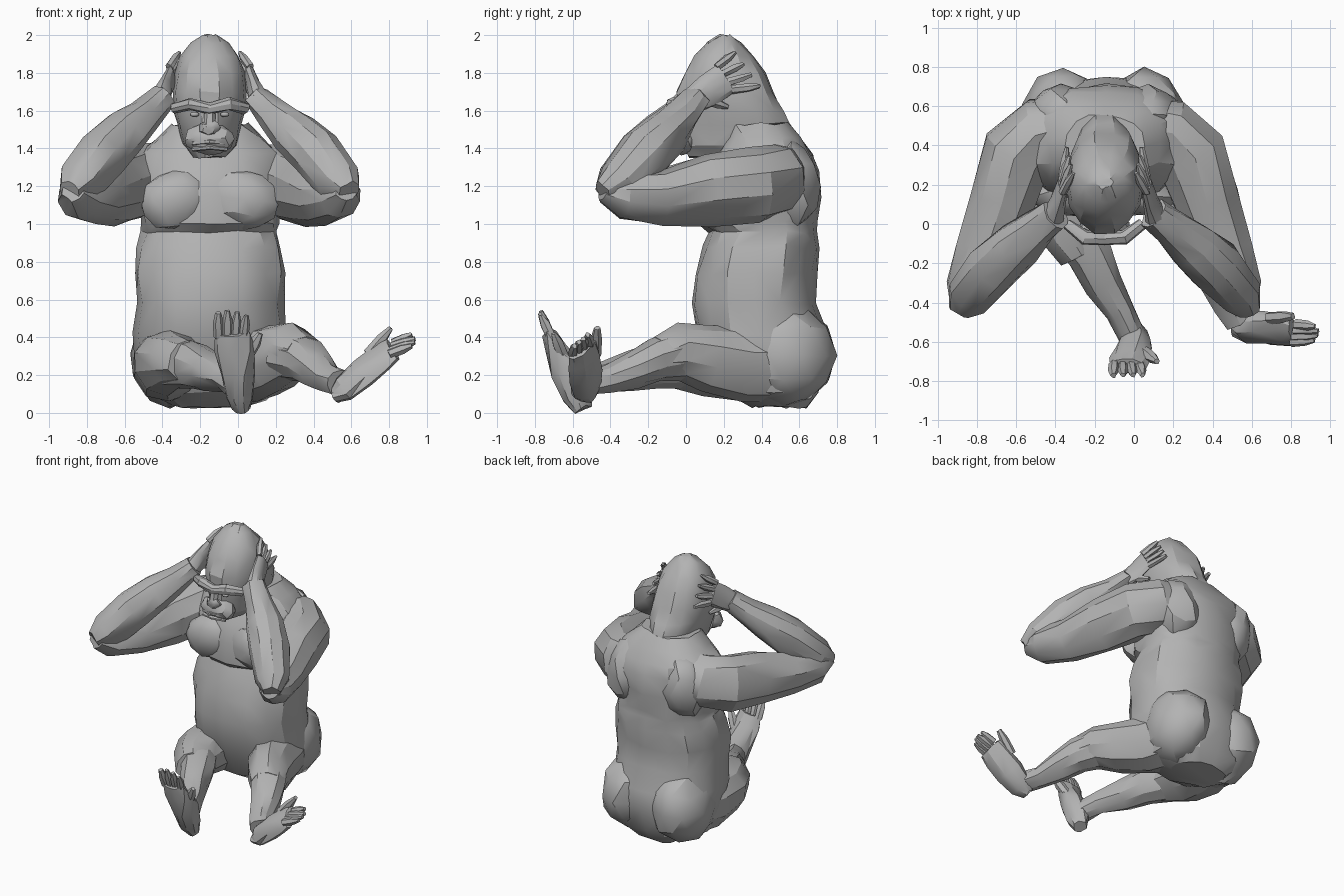
import bpy, bmesh, math, random
from mathutils import Vector

random.seed(4)
CX = -0.15                       # body's mirror line
fur = bpy.data.materials.new("stone grey")
fur.diffuse_color = (0.45, 0.45, 0.45, 1)


def finish(name, bm, jitter=0.0, angle=28):
    for v in bm.verts:
        v.co += Vector([random.uniform(-jitter, jitter) for _ in range(3)])
    bmesh.ops.recalc_face_normals(bm, faces=bm.faces)
    me = bpy.data.meshes.new(name)
    bm.to_mesh(me)
    bm.free()
    me.materials.append(fur)
    ob = bpy.data.objects.new(name, me)
    bpy.context.collection.objects.link(ob)
    bpy.ops.object.select_all(action='DESELECT')
    ob.select_set(True)
    bpy.context.view_layer.objects.active = ob
    bpy.ops.object.shade_smooth_by_angle(angle=math.radians(angle))
    return ob


def skin(name, rings, jitter):
    bm = bmesh.new()
    rows = [[bm.verts.new(p) for p in r] for r in rings]
    n = len(rows[0])
    for a, b in zip(rows, rows[1:]):
        for i in range(n):
            j = (i + 1) % n
            quad = (a[i], a[j], b[j], b[i])
            if random.random() < 0.5:
                bm.faces.new(quad[:3])
                bm.faces.new((quad[0], quad[2], quad[3]))
            else:
                bm.faces.new((quad[0], quad[1], quad[3]))
                bm.faces.new(quad[1:])
    bm.faces.new(rows[0])
    bm.faces.new(rows[-1])
    return finish(name, bm, jitter)


def stack(name, rows, n=16, power=0.85, jitter=0.01):
    """Level rings: height, half width, front y, back y."""
    rings = []
    for z, w, f, b in rows:
        ring = []
        for i in range(n):
            t = 2 * math.pi * i / n
            c, s = math.cos(t), math.sin(t)
            c = math.copysign(abs(c) ** power, c)
            s = math.copysign(abs(s) ** power, s)
            ring.append((CX + w * c, (f + b) / 2 + (b - f) / 2 * s, z))
        rings.append(ring)
    return skin(name, rings, jitter)


def limb(name, path, wide=(0, 0, 1), n=10, jitter=0.008):
    """Tube along points (x, y, z, radius along wide, radius across)."""
    pts = [Vector(p[:3]) for p in path]
    rings = []
    for k, p in enumerate(path):
        t = (pts[min(k + 1, len(pts) - 1)] - pts[max(k - 1, 0)]).normalized()
        u = Vector(wide)
        u = (u - t * u.dot(t)).normalized()
        v = t.cross(u)
        rings.append([pts[k] + u * p[3] * math.cos(a) + v * p[4] * math.sin(a)
                      for a in (2 * math.pi * i / n for i in range(n))])
    return skin(name, rings, jitter)


def blob(name, c, r, jitter=0.006, tilt=0):
    bm = bmesh.new()
    bmesh.ops.create_icosphere(bm, subdivisions=2, radius=1)
    for v in bm.verts:
        x, y, z = v.co.x * r[0], v.co.y * r[1], v.co.z * r[2]
        v.co = (c[0] + x, c[1] + y, c[2] + z + x * tilt)
    return finish(name, bm, jitter)


def digit(name, a, b, r):
    a, b = Vector(a), Vector(b)
    m = a.lerp(b, 0.6)
    limb(name, [(*a, r, r), (*m, r, r), (*b, r * .5, r * .5)],
         wide=(0.3, 0.5, 0.2), n=6, jitter=0.003)


# Torso with belly and chest ledge
stack("torso", [
    (0.03, 0.20, 0.36, 0.64), (0.11, 0.34, 0.20, 0.71), (0.28, 0.40, 0.10, 0.75),
    (0.42, 0.40, 0.05, 0.74), (0.58, 0.39, 0.03, 0.68), (0.74, 0.40, 0.05, 0.69),
    (0.88, 0.38, 0.08, 0.70), (0.96, 0.36, 0.12, 0.70), (1.01, 0.36, 0.06, 0.70),
    (1.15, 0.38, 0.06, 0.71), (1.28, 0.39, 0.11, 0.71), (1.37, 0.37, 0.16, 0.68),
    (1.45, 0.29, 0.20, 0.62), (1.53, 0.20, 0.22, 0.56)])

# Head sloping back into the neck
stack("head", [
    (1.35, 0.09, 0.01, 0.55), (1.42, 0.15, -0.03, 0.58), (1.52, 0.17, -0.05, 0.56),
    (1.60, 0.19, -0.05, 0.52), (1.70, 0.20, -0.05, 0.47), (1.80, 0.185, -0.01, 0.42),
    (1.89, 0.155, 0.04, 0.36), (1.96, 0.10, 0.11, 0.29), (2.0, 0.04, 0.18, 0.24)],
    n=14, power=0.95, jitter=0.007)

# Face
limb("brow", [(CX - .19, 0, 1.61, .03, .03), (CX - .10, -.07, 1.635, .035, .04),
              (CX, -.075, 1.61, .03, .035), (CX + .10, -.07, 1.635, .035, .04),
              (CX + .19, 0, 1.61, .03, .03)], n=8, jitter=0.004)
blob("muzzle", (CX, -.02, 1.45), (.135, .08, .085))
blob("nose", (CX, -.075, 1.51), (.055, .03, .04))
limb("nose_bridge", [(CX, -.085, 1.51, .03, .02), (CX, -.055, 1.62, .03, .03)],
     wide=(1, 0, 0), n=6, jitter=0.003)
for name, z in (("upper_lip", 1.437), ("lower_lip", 1.405)):
    limb(name, [(CX - .09, -.06, z - .01, .012, .015), (CX, -.095, z, .014, .015),
                (CX + .09, -.06, z - .01, .012, .015)], n=6, jitter=0.002)

for side, s in (("right", -1), ("left", 1)):
    def X(d):
        return CX + s * d

    # Buttock, shoulder blade and eye
    blob(side + "_buttock", (X(.205), .52, .31), (.215, .275, .28), 0.012)
    blob(side + "_shoulder_blade", (X(.22), .55, 1.2), (.17, .16, .24), 0.012)
    blob(side + "_eye", (X(.08), -.05, 1.58), (.025, .02, .014), 0)
    # Chest muscle
    blob(side + "_pectoral", (X(.18), .14, 1.13), (.19, .10, .16), 0.006, -.1 * s)

    # Upper arm reaching forward to the elbow
    limb(side + "_upper_arm", [
        (X(.15), .50, 1.26, .17, .15), (X(.32), .47, 1.24, .19, .18),
        (X(.44), .36, 1.21, .20, .19), (X(.52), .12, 1.18, .19, .17),
        (X(.61), -.14, 1.14, .145, .15), (X(.69), -.33, 1.15, .12, .12),
        (X(.72), -.44, 1.18, .06, .06)])
    # Forearm raised to the head
    limb(side + "_forearm", [
        (X(.74), -.44, 1.17, .06, .06), (X(.69), -.36, 1.22, .12, .12),
        (X(.57), -.22, 1.37, .14, .14), (X(.45), -.11, 1.48, .125, .125),
        (X(.34), -.02, 1.58, .09, .095), (X(.25), .05, 1.67, .07, .08)])
    # Hand and fingers against the skull
    limb(side + "_hand", [
        (X(.27), .02, 1.64, .07, .06), (X(.235), .12, 1.71, .085, .04),
        (X(.21), .21, 1.77, .085, .03)], wide=(0, -.6, .8), jitter=0.004)
    for i in range(4):
        f = i / 3
        digit(f"{side}_finger_{i + 1}",
              (X(.215), .16 + .08 * f, 1.83 - .12 * f),
              (X(.16 + .03 * f), .26 + .13 * f, 1.91 - .18 * f), .022)
    digit(side + "_thumb", (X(.25), .10, 1.66), (X(.20), .22, 1.62), .024)

# Bent right leg crossing toward the middle
limb("right_thigh", [
    (-.33, .52, .26, .20, .18), (-.37, .30, .25, .19, .19), (-.37, .10, .265, .17, .19),
    (-.32, -.06, .275, .14, .15), (-.27, -.16, .27, .11, .11)])
limb("right_shin", [
    (-.32, -.02, .27, .14, .14), (-.23, -.16, .255, .125, .12),
    (-.16, -.30, .22, .105, .10), (-.07, -.45, .19, .075, .075),
    (-.01, -.57, .16, .08, .07)])
limb("right_foot", [
    (.02, -.55, .02, .045, .05), (.01, -.58, .09, .075, .085), (0, -.63, .22, .095, .085),
    (-.02, -.69, .34, .10, .055), (-.03, -.725, .42, .09, .04)], wide=(1, 0, 0))
for i in range(4):
    f = i / 3
    digit(f"right_toe_{i + 1}", (-.10 + .13 * f, -.715, .40),
          (-.105 + .15 * f, -.77, .48 + .06 * math.sin(1 + 1.5 * f)), .027)
digit("right_big_toe", (.05, -.65, .30), (.115, -.70, .42), .032)

# Left leg spread outward
limb("left_thigh", [
    (.03, .52, .26, .20, .18), (.10, .30, .26, .20, .19), (.20, .10, .29, .18, .17),
    (.29, -.05, .32, .15, .14), (.35, -.15, .30, .11, .11)])
limb("left_shin", [
    (.27, -.02, .31, .14, .14), (.36, -.16, .28, .12, .12), (.42, -.28, .23, .10, .10),
    (.48, -.41, .18, .075, .075), (.53, -.50, .16, .07, .07)])
limb("left_foot", [
    (.51, -.52, .09, .05, .04), (.56, -.53, .12, .085, .065), (.66, -.53, .21, .10, .065),
    (.76, -.54, .29, .10, .045), (.82, -.55, .335, .085, .035)], wide=(-.35, .75, .5))
for i in range(4):
    f = i / 3
    digit(f"left_toe_{i + 1}", (.80 + .02 * f, -.60 + .09 * f, .31 + .06 * f),
          (.92 + .02 * math.sin(3 * f), -.59 + .07 * f, .355 + .06 * f), .026)
digit("left_big_toe", (.69, -.48, .31), (.81, -.47, .45), .032)
